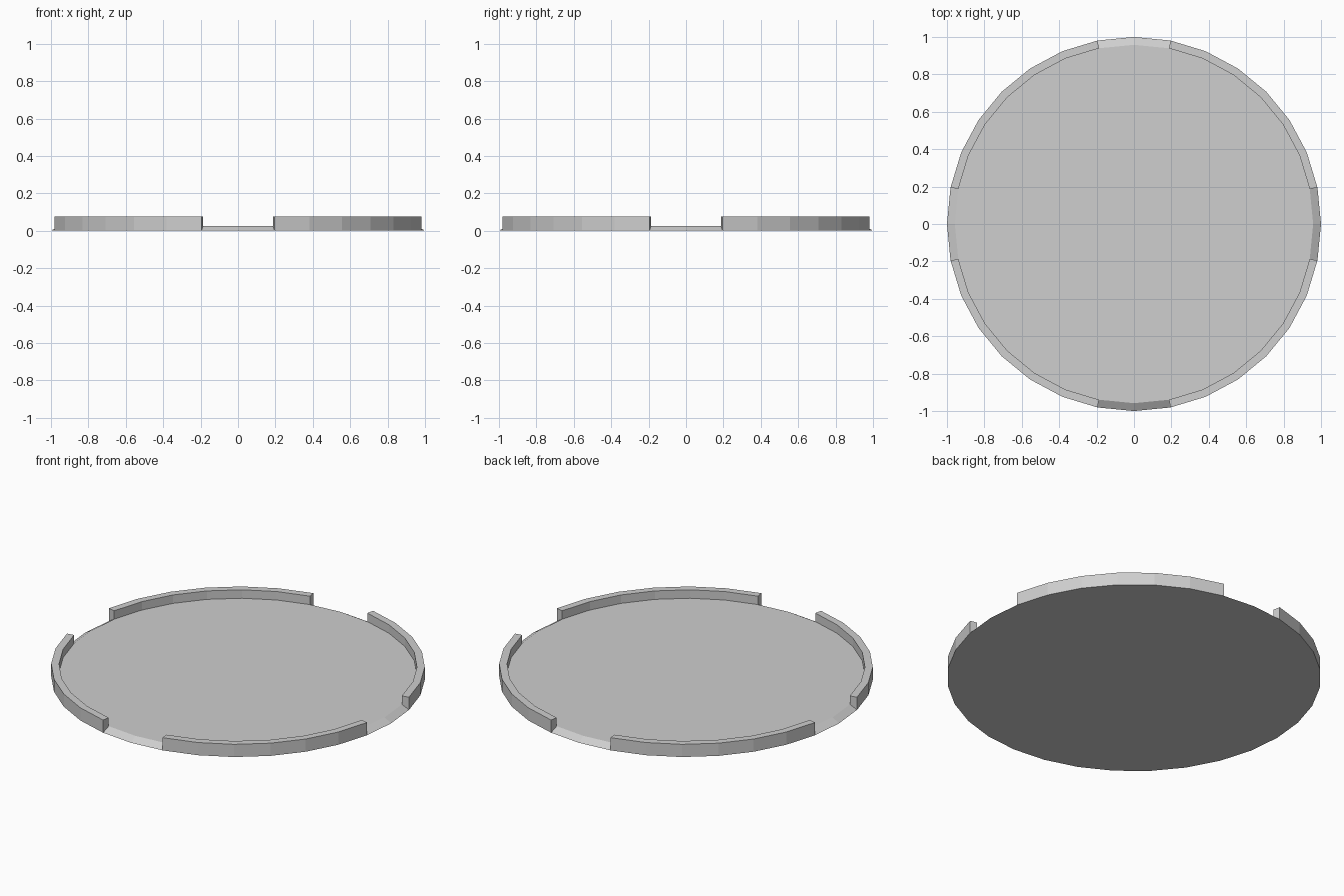
import bpy, bmesh, math

SIDES = 32
OUTER, INNER = 1.0, 0.958
FLOOR, TOP = 0.025, 0.075
STEP = 2 * math.pi / SIDES

if "Cube" in bpy.data.objects:
    bpy.data.objects.remove(bpy.data.objects["Cube"], do_unlink=True)

grey = bpy.data.materials.new("light_grey")
grey.use_nodes = True
colour = (0.62, 0.62, 0.62, 1)
grey.diffuse_color = colour
grey.node_tree.nodes["Principled BSDF"].inputs["Base Color"].default_value = colour


def finish(name, bm):
    bmesh.ops.recalc_face_normals(bm, faces=bm.faces)
    mesh = bpy.data.meshes.new(name)
    bm.to_mesh(mesh)
    bm.free()
    mesh.materials.append(grey)
    obj = bpy.data.objects.new(name, mesh)
    bpy.context.collection.objects.link(obj)


def ring(bm, radius, z):
    return [bm.verts.new((radius * math.cos(i * STEP), radius * math.sin(i * STEP), z))
            for i in range(SIDES)]


# Round plate with a sloping edge
bm = bmesh.new()
low, high = ring(bm, OUTER, 0), ring(bm, INNER, FLOOR)
bm.faces.new(low)
bm.faces.new(high)
for i in range(SIDES):
    j = (i + 1) % SIDES
    bm.faces.new((low[i], low[j], high[j], high[i]))
finish("plate", bm)


# Raised rim section: a rectangular section swept along six sides
def rim(name, first):
    bm = bmesh.new()
    profile = ((OUTER, 0), (OUTER, TOP), (INNER, TOP), (INNER, 0))
    sections = []
    for i in range(first, first + 7):
        c, s = math.cos(i * STEP), math.sin(i * STEP)
        sections.append([bm.verts.new((r * c, r * s, z)) for r, z in profile])
    for a, b in zip(sections, sections[1:]):
        for k in range(4):
            n = (k + 1) % 4
            bm.faces.new((a[k], a[n], b[n], b[k]))
    bm.faces.new(sections[0])
    bm.faces.new(sections[-1])
    finish(name, bm)


# Four sections, leaving a two-sided gap on each axis
for q, place in enumerate(("back_left", "back_right", "front_right", "front_left")):
    rim("rim_" + place, q * SIDES // 4 + 1)
